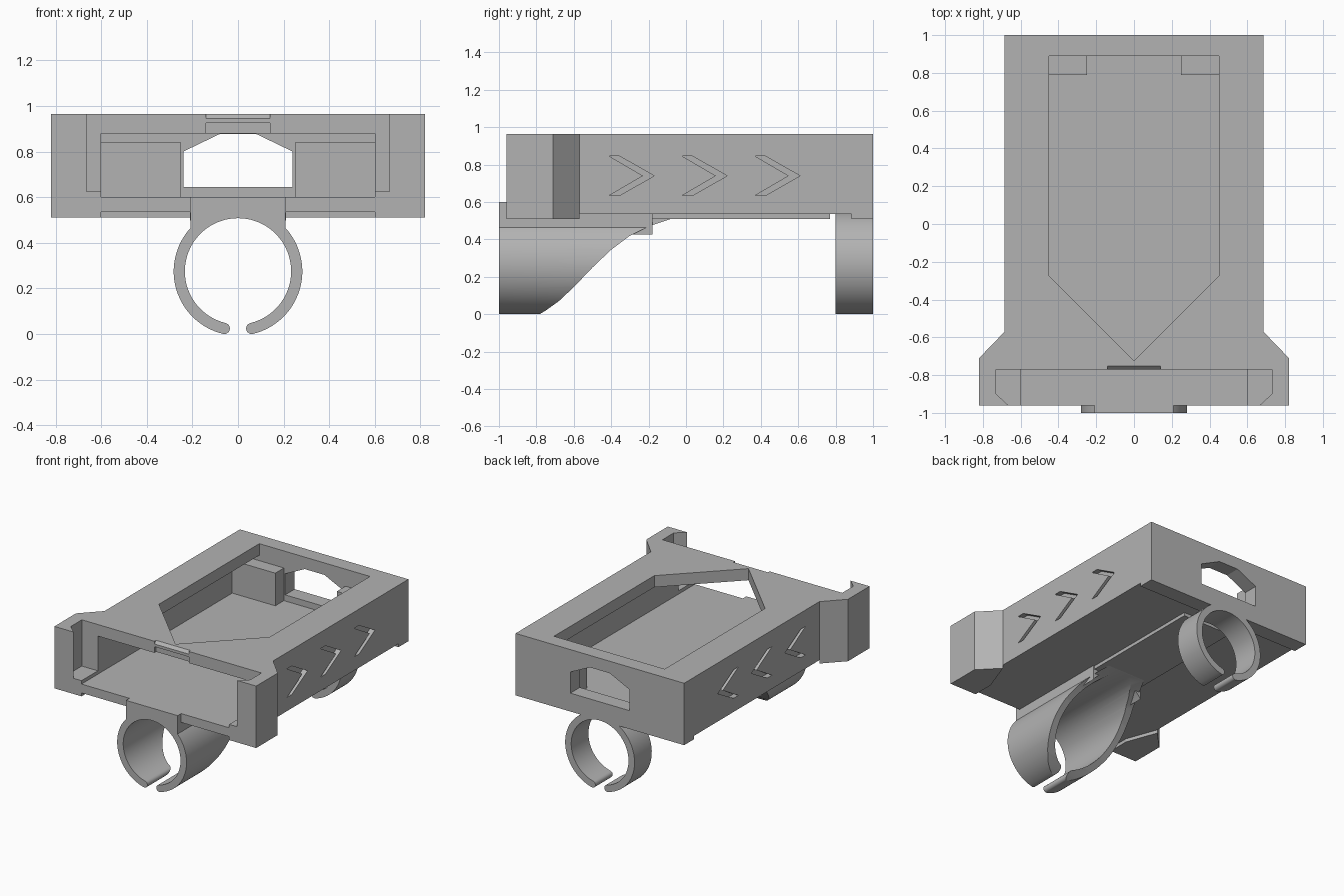
import bpy, bmesh, math

if "Cube" in bpy.data.objects:
    bpy.data.objects.remove(bpy.data.objects["Cube"])

grey = bpy.data.materials.new("plain_grey")
grey.use_nodes = True
grey.diffuse_color = (0.45, 0.45, 0.45, 1)
grey.node_tree.nodes["Principled BSDF"].inputs["Base Color"].default_value = (0.45, 0.45, 0.45, 1)


def prism(name, pts, axis, lo, hi):
    """Extrude a 2D outline along an axis."""
    place = {"z": lambda u, v, w: (u, v, w),
             "y": lambda u, v, w: (u, w, v),
             "x": lambda u, v, w: (w, u, v)}[axis]
    bm = bmesh.new()
    ends = [[bm.verts.new(place(u, v, w)) for u, v in pts] for w in (lo, hi)]
    for ring in ends:
        bm.faces.new(ring)
    n = len(pts)
    for i in range(n):
        j = (i + 1) % n
        bm.faces.new((ends[0][i], ends[0][j], ends[1][j], ends[1][i]))
    bmesh.ops.recalc_face_normals(bm, faces=bm.faces)
    mesh = bpy.data.meshes.new(name)
    bm.to_mesh(mesh)
    bm.free()
    obj = bpy.data.objects.new(name, mesh)
    bpy.context.collection.objects.link(obj)
    mesh.materials.append(grey)
    return obj


def box(name, x0, x1, y0, y1, z0, z1):
    return prism(name, [(x0, y0), (x1, y0), (x1, y1), (x0, y1)], "z", z0, z1)


def mirrored(half):
    return half + [(-u, v) for u, v in reversed(half) if abs(u) > 1e-6]


def cut(obj, cutter):
    """Subtract the cutter, then discard it."""
    mod = obj.modifiers.new("cut", "BOOLEAN")
    mod.operation = "DIFFERENCE"
    mod.solver = "EXACT"
    mod.object = cutter
    bpy.context.view_layer.objects.active = obj
    bpy.ops.object.modifier_apply(modifier=mod.name)
    bpy.data.objects.remove(cutter)


def arc(cx, cz, r, a0, a1, n):
    return [(cx + r * math.cos(a0 + (a1 - a0) * i / n),
             cz + r * math.sin(a0 + (a1 - a0) * i / n)) for i in range(n + 1)]


# Case body with flared front
body = prism("case_body", mirrored([(0.685, 1), (0.685, -0.57), (0.82, -0.71), (0.82, -0.96)]),
             "z", 0.51, 0.965)

# Main cavity, open at the front
cut(body, box("cavity", -0.6, 0.6, -1.1, 0.89, 0.6, 0.88))
# Wider front slot, open at the top
cut(body, prism("front_slot", mirrored([(0.73, -0.77), (0.73, -0.9), (0.665, -0.96), (0.665, -1.1)]),
                "z", 0.625, 1.1))
# Pointed top window
cut(body, prism("top_window", mirrored([(0.45, 0.89), (0.45, -0.275), (0, -0.725)]), "z", 0.8, 1.1))
# Rear window
cut(body, prism("rear_window", mirrored([(0.24, 0.645), (0.24, 0.8), (0.08, 0.877)]), "y", 0.8, 1.1))
# Underside recess, leaving front feet and rear strip
cut(body, prism("under_recess", mirrored([(0.9, 0.885), (0.9, -0.57), (0.685, -0.57),
                                          (0.6, -0.8), (0.6, -1.1)]), "z", 0.4, 0.535))
# Latch notch and bevel at the front lip
cut(body, box("latch_notch", -0.14, 0.14, -0.8, -0.75, 0.85, 0.925))
cut(body, prism("latch_bevel", [(-0.78, 0.945), (-0.77, 0.945), (-0.75, 0.966), (-0.75, 1), (-0.78, 1)],
                "x", -0.14, 0.14))
# Engraved chevrons on both sides
for side in (-1, 1):
    for k in range(3):
        y = -0.41 + 0.39 * k
        outline = [(y, 0.845), (y + 0.055, 0.845), (y + 0.24, 0.74),
                   (y + 0.055, 0.635), (y, 0.635), (y + 0.18, 0.74)]
        cut(body, prism("chevron", outline, "x", *sorted((side * 0.645, side * 0.75))))

# Rear corner blocks inside the cavity
for side, label in ((1, "left"), (-1, "right")):
    box("corner_block_" + label, *sorted((side * 0.25, side * 0.61)), 0.79, 0.9, 0.59, 0.84)

# Centre rail under the case
box("centre_rail", -0.2, 0.2, -0.2, 0.77, 0.51, 0.545)

# Open ring profile with rounded tips
CZ, R_OUT, R_IN = 0.275, 0.282, 0.233
R_MID, R_TIP = (R_OUT + R_IN) / 2, (R_OUT - R_IN) / 2
gap = math.asin(0.06 / R_MID)
start, end = -math.pi / 2 + gap, 1.5 * math.pi - gap


def tip(a, first):
    return arc(R_MID * math.cos(a), CZ + R_MID * math.sin(a), R_TIP, first, first + math.pi, 8)[1:-1]


ring = (arc(0, CZ, R_OUT, start, end, 72) + tip(end, end)
        + arc(0, CZ, R_IN, end, start, 72) + tip(start, start + math.pi))

rear_clip = prism("rear_clip", ring, "y", 0.8, 1.0)
front_clip = prism("front_clip", ring, "y", -1.0, -0.05)

# Swept taper on the front clip
taper = [(-0.8, -0.01), (-0.75, 0.02), (-0.68, 0.07), (-0.6, 0.145), (-0.5, 0.25), (-0.4, 0.345),
         (-0.3, 0.42), (-0.2, 0.47), (-0.08, 0.51), (0.1, 0.56), (0.1, -0.1), (-0.8, -0.1)]
cut(front_clip, prism("taper_cutter", taper, "x", -0.5, 0.5))

# Neck joining the front clip to the case
under = arc(0, CZ, R_MID, math.radians(36), math.radians(144), 32)
neck = prism("front_neck", [(0.21, 0.6)] + under + [(-0.21, 0.6)], "y", -1.0, -0.96)
shoulder = prism("neck_shoulder", [(0.21, 0.545)] + under + [(-0.21, 0.545)], "y", -0.96, -0.18)

# Smooth the curved parts
for obj in (rear_clip, front_clip, neck, shoulder):
    bpy.ops.object.select_all(action="DESELECT")
    obj.select_set(True)
    bpy.context.view_layer.objects.active = obj
    bpy.ops.object.shade_smooth_by_angle(angle=math.radians(30))
